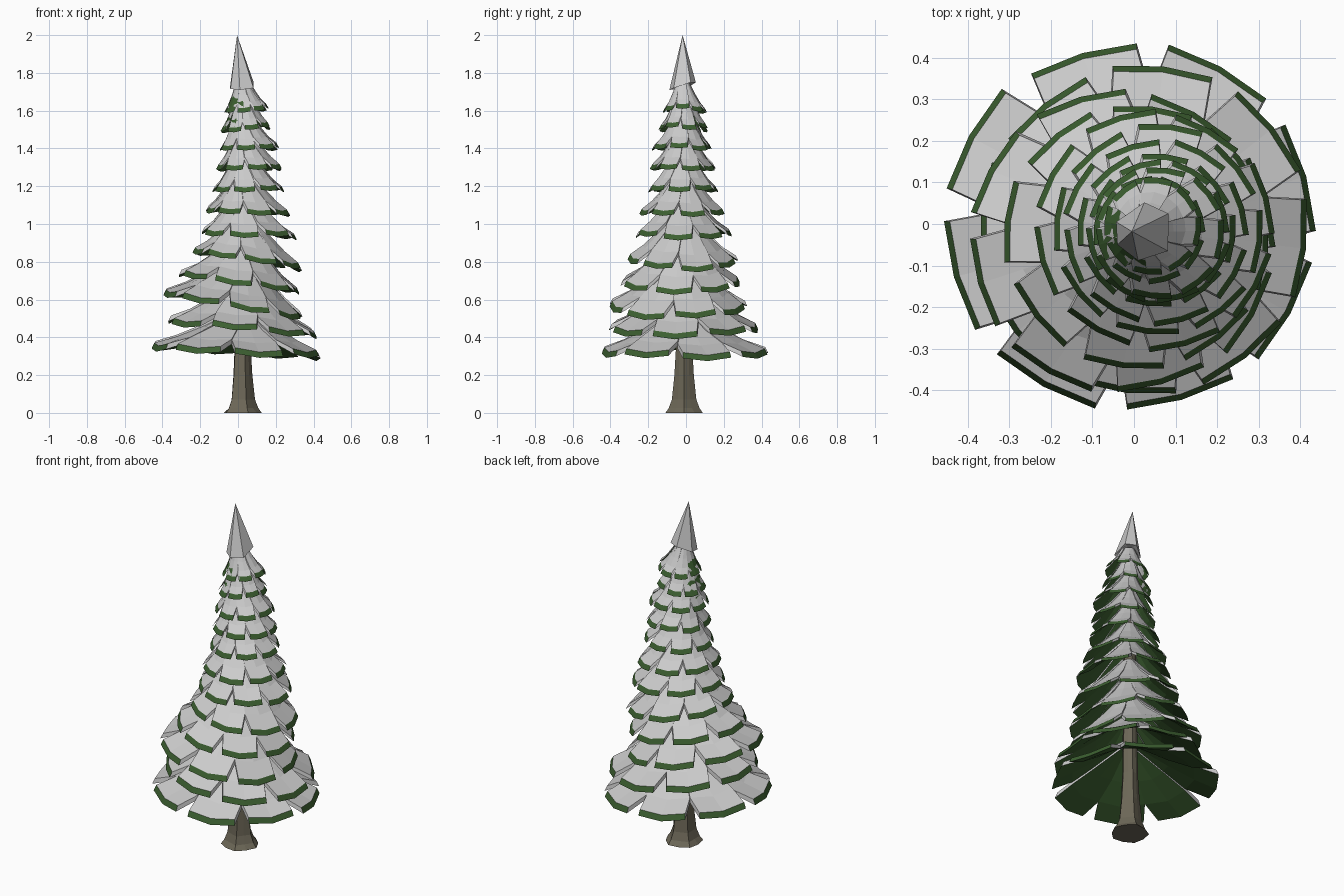
import bpy, bmesh, random
from math import sin, cos, radians, pi
from mathutils import Vector

if "Cube" in bpy.data.objects:
    bpy.data.objects.remove(bpy.data.objects["Cube"])

random.seed(4)
AXIS = Vector((0.025, -0.015, 0))


def material(name, rgb):
    m = bpy.data.materials.new(name)
    m.diffuse_color = (*rgb, 1)
    m.use_nodes = True
    m.node_tree.nodes["Principled BSDF"].inputs["Base Color"].default_value = m.diffuse_color
    return m


snow = material("snow", (0.8, 0.8, 0.8))
green = material("needles", (0.045, 0.115, 0.03))
bark = material("bark", (0.15, 0.135, 0.095))


def finish(bm, name, mats):
    bmesh.ops.recalc_face_normals(bm, faces=bm.faces)
    me = bpy.data.meshes.new(name)
    bm.to_mesh(me)
    bm.free()
    for m in mats:
        me.materials.append(m)
    ob = bpy.data.objects.new(name, me)
    bpy.context.collection.objects.link(ob)
    return ob


# One snow-covered bough: arched slab, snow on top and sides, green rim and underside
STEPS = ((0.0, 27), (0.4, 25), (0.72, 22.5), (1.0, 17.5))   # along bough, half angle


def bough(bm, ang, c, r, z_tip, rise, tilt):
    r *= random.uniform(0.97, 1.01)
    z_tip += random.uniform(-0.008, 0.008)
    thick = 0.022 + 0.02 * r
    top, low = [], []
    for t, half in STEPS:
        rows = ([], [])
        for k in (-1, 0, 1):
            a = ang + radians(half) * k
            mid = k == 0
            reach = 0.035 + (r - 0.035) * t
            centre = AXIS.lerp(Vector((c[0], c[1], 0)), t)
            lift = rise * (1 - t) ** 1.25 + tilt * cos(a) * t
            z = z_tip + thick + lift - (0.035 * r * t if mid else 0)
            for row, dr, dz in ((rows[0], -0.014 * t, 0),
                                (rows[1], 0, -thick * (0.5 + 0.5 * t))):
                rr = (reach + dr) * (0.985 if mid and t == 1 else 1)
                row.append(bm.verts.new((centre.x + rr * cos(a),
                                         centre.y + rr * sin(a), z + dz)))
        top.append(rows[0])
        low.append(rows[1])

    def face(vs, mat):
        bm.faces.new(vs).material_index = mat

    n = len(STEPS) - 1
    for i in range(n):
        for j in range(2):
            face((top[i][j], top[i + 1][j], top[i + 1][j + 1], top[i][j + 1]), 0)
            face((low[i][j], low[i][j + 1], low[i + 1][j + 1], low[i + 1][j]), 1)
        for j in (0, 2):
            face((top[i][j], low[i][j], low[i + 1][j], top[i + 1][j]), 0)
    for j in range(2):
        face((top[n][j], low[n][j], low[n][j + 1], top[n][j + 1]), 1)
        face((top[0][j], top[0][j + 1], low[0][j + 1], low[0][j]), 1)


# Tiers from bottom to top: centre x, centre y, radius, tip z, rise, tilt
TIERS = [
    (-0.005, -0.005, 0.452, 0.320, 0.20, -0.025),
    (0.025, -0.015, 0.402, 0.445, 0.23, -0.035),
    (-0.030, -0.045, 0.368, 0.565, 0.25, -0.060),
    (0.010, -0.030, 0.325, 0.685, 0.24, -0.050),
    (0.045, -0.015, 0.292, 0.805, 0.23, -0.045),
    (0.060, -0.015, 0.258, 0.940, 0.21, -0.010),
    (0.055, -0.020, 0.228, 1.060, 0.20, -0.010),
    (0.055, -0.015, 0.192, 1.175, 0.19, 0.000),
    (0.060, -0.015, 0.175, 1.290, 0.18, 0.000),
    (0.060, -0.020, 0.162, 1.395, 0.17, 0.005),
    (0.040, -0.015, 0.131, 1.500, 0.16, 0.010),
    (0.045, -0.005, 0.118, 1.600, 0.13, 0.010),
]
for i, (cx, cy, r, z, rise, tilt) in enumerate(TIERS):
    bm = bmesh.new()
    for k in range(8):
        bough(bm, radians(16 + 45 * k + 22.5 * (i % 2)), (cx, cy), r, z, rise, tilt)
    finish(bm, f"bough_tier_{i + 1}", (snow, green))

# Trunk: tapered, with a flared and slightly fluted foot
bm = bmesh.new()
SIDES = 10
rings = []
for r, z, flute in ((0.1, 0, 0.04), (0.078, 0.025, 0.1), (0.062, 0.07, 0.1),
                    (0.05, 0.2, 0.08), (0.042, 0.36, 0.06), (0.025, 1.74, 0)):
    ring = []
    for k in range(SIDES):
        a = 2 * pi * k / SIDES
        rr = r * (1 + flute * (-1) ** k)
        ring.append(bm.verts.new((0.022 + rr * cos(a), -0.01 + rr * sin(a), z)))
    rings.append(ring)
for a, b in zip(rings, rings[1:]):
    for k in range(SIDES):
        m = (k + 1) % SIDES
        bm.faces.new((a[k], a[m], b[m], b[k]))
bm.faces.new(rings[0])
bm.faces.new(rings[-1])
finish(bm, "trunk", (bark,))

# Snowy tip: irregular faceted spike with a hollowed base
bm = bmesh.new()
apex = bm.verts.new((-0.005, -0.018, 2.0))
hollow = bm.verts.new((0.025, -0.015, 1.76))
base = [bm.verts.new(p) for p in (
    (0.083, 0.025, 1.75), (0.025, 0.052, 1.75), (-0.043, 0.005, 1.72),
    (-0.04, -0.05, 1.715), (0.01, -0.088, 1.71), (0.082, -0.065, 1.72))]
for k in range(6):
    a, b = base[k], base[(k + 1) % 6]
    bm.faces.new((a, b, apex))
    bm.faces.new((b, a, hollow))
finish(bm, "snowy_tip", (snow,))
